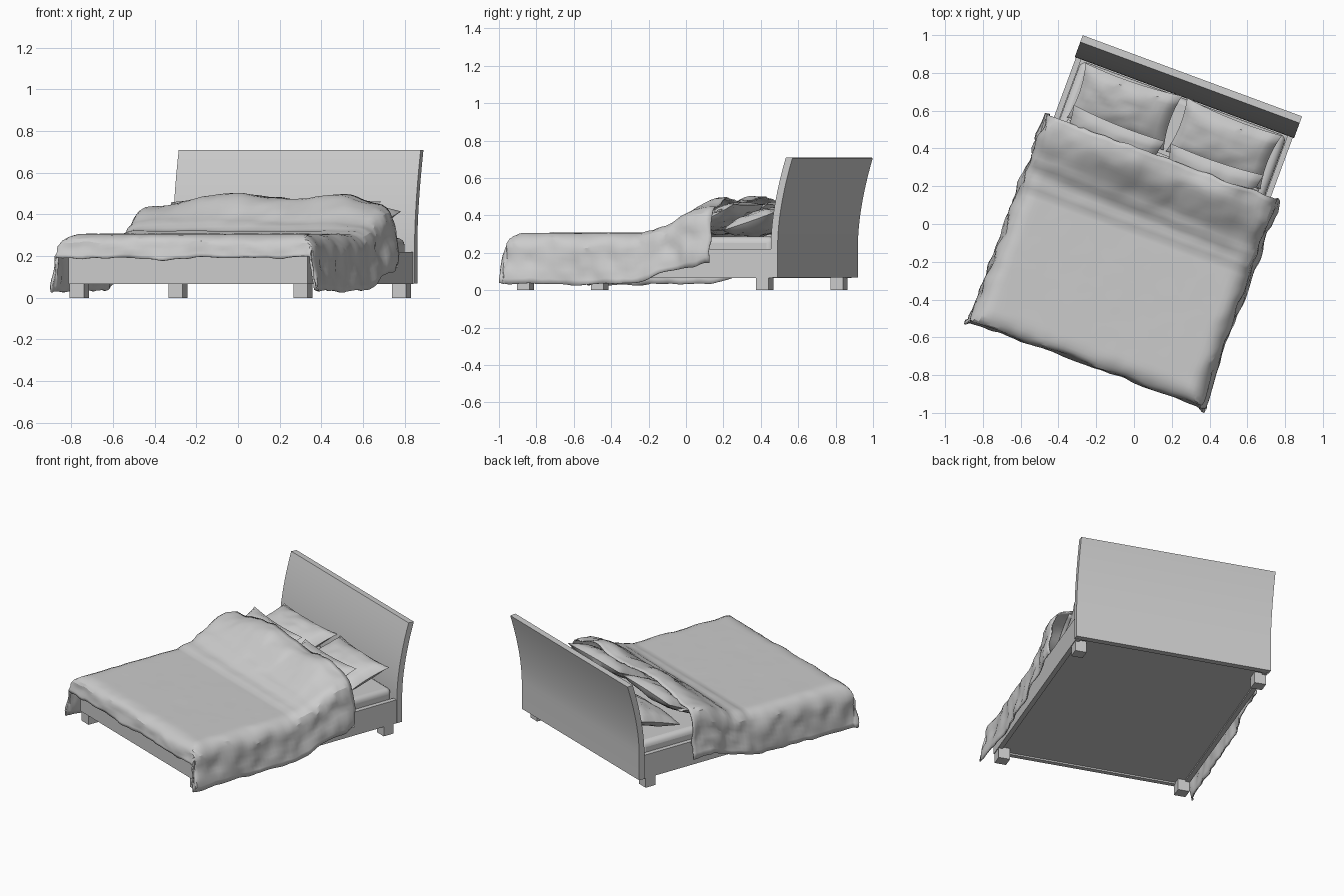
import bpy, bmesh, math
from mathutils import Matrix, Vector, noise

cube = bpy.data.objects.get("Cube")
if cube:
    bpy.data.objects.remove(cube, do_unlink=True)

grey = bpy.data.materials.new("plain_grey")
grey.use_nodes = True
grey.diffuse_color = (0.6, 0.6, 0.6, 1)
grey.node_tree.nodes["Principled BSDF"].inputs["Base Color"].default_value = (0.6, 0.6, 0.6, 1)

# The whole bed is turned on the floor
PLACE = Matrix.Rotation(math.radians(-20.3), 4, "Z") @ Matrix.Translation((0.018, 0, 0))


def finish(name, bm, angle=30, bevel=0, thick=0):
    bmesh.ops.recalc_face_normals(bm, faces=bm.faces)
    mesh = bpy.data.meshes.new(name)
    bm.to_mesh(mesh)
    bm.free()
    mesh.transform(PLACE)
    mesh.materials.append(grey)
    obj = bpy.data.objects.new(name, mesh)
    bpy.context.collection.objects.link(obj)
    if bevel:
        mod = obj.modifiers.new("soft_edges", "BEVEL")
        mod.width, mod.segments = bevel, 4
    if thick:
        mod = obj.modifiers.new("cloth_thickness", "SOLIDIFY")
        mod.thickness, mod.offset = thick, 0
    bpy.ops.object.select_all(action="DESELECT")
    obj.select_set(True)
    bpy.context.view_layer.objects.active = obj
    bpy.ops.object.shade_smooth_by_angle(angle=math.radians(angle))
    return obj


def box(name, x0, x1, y0, y1, z0, z1, bevel=0):
    bm = bmesh.new()
    size = Matrix.Diagonal((x1 - x0, y1 - y0, z1 - z0, 1))
    mid = Matrix.Translation(((x0 + x1) / 2, (y0 + y1) / 2, (z0 + z1) / 2))
    bmesh.ops.create_cube(bm, size=1, matrix=mid @ size)
    finish(name, bm, bevel=bevel)


def sheet(bm, nx, ny, point):
    """Grid of quads, with point(s, t) for s and t from 0 to 1."""
    rows = [[bm.verts.new(point(i / nx, j / ny)) for i in range(nx + 1)] for j in range(ny + 1)]
    for a, b in zip(rows, rows[1:]):
        for i in range(nx):
            bm.faces.new((a[i], a[i + 1], b[i + 1], b[i]))


def smooth(a, b, x):
    t = min(1, max(0, (x - a) / (b - a)))
    return t * t * (3 - 2 * t)


# Frame: rails, base panel and legs
HALF = 0.612
for side, name in ((-1, "right"), (1, "left")):
    x0, x1 = sorted((side * HALF, side * (HALF - 0.03)))
    box(name + "_rail", x0, x1, -0.74, 0.725, 0.065, 0.22)
    for y, end in ((-0.697, "foot"), (0.667, "head")):
        x = side * 0.572
        box(f"{name}_{end}_leg", x - 0.036, x + 0.036, y - 0.036, y + 0.036, 0, 0.08)
box("foot_rail", 0.03 - HALF, HALF - 0.03, -0.74, -0.71, 0.065, 0.22)
box("base_panel", 0.03 - HALF, HALF - 0.03, -0.71, 0.725, 0.075, 0.1)
box("mattress", -0.58, 0.58, -0.705, 0.715, 0.1, 0.287, bevel=0.035)

# Headboard: curved profile drawn across the width
bm = bmesh.new()
steps = 10
front, back = [], []
for i in range(steps + 1):
    z = 0.25 + 0.46 * i / steps
    lean = 0.085 * (i / steps) ** 1.7
    front.append((0.72 + lean, z))
    back.append((0.758 + lean, z - 0.002 * i / steps))
profile = [(0.72, 0.068)] + front + back[::-1] + [(0.758, 0.068)]
face = bm.faces.new([bm.verts.new((-0.619, y, z)) for y, z in profile])
moved = bmesh.ops.extrude_face_region(bm, geom=[face])["geom"]
bmesh.ops.translate(bm, verts=[v for v in moved if isinstance(v, bmesh.types.BMVert)], vec=(1.238, 0, 0))
finish("headboard", bm)


# Pillows: two puffed sheets joined at the seam, with pointed corners
def pillow(name, x, y, z, length, depth, puff, tilt, turn, seed):
    bm = bmesh.new()
    lay = (Matrix.Translation((x, y, z)) @ Matrix.Rotation(math.radians(turn), 4, "Z")
           @ Matrix.Rotation(math.radians(tilt), 4, "X"))
    for up in (1, -1):
        def point(s, t):
            a, b = 2 * s - 1, 2 * t - 1
            body = max(0, (1 - a * a) * (1 - b * b)) ** 0.42
            px = a * length / 2 * (1 - 0.07 * (1 - b * b))
            py = b * depth / 2 * (1 - 0.1 * (1 - a * a))
            crease = 0.012 * noise.noise(Vector((a * 3, b * 3, seed + up)))
            return lay @ Vector((px, py, up * body * (puff / 2 + crease)))
        sheet(bm, 18, 12, point)
    bmesh.ops.remove_doubles(bm, verts=bm.verts, dist=0.0005)
    finish(name, bm, angle=40)


for side, name in ((-1, "right"), (1, "left")):
    pillow(name + "_back_pillow", side * 0.28, 0.565, 0.365, 0.54, 0.32, 0.13, 18, side * -1.5, side * 4)
    pillow(name + "_front_pillow", side * 0.28, 0.345, 0.395, 0.52, 0.29, 0.10, 27, side * 1.5, side * 7)

# Blanket: lies flat, rolls over the edges, and rises over the pillows
TOP, RADIUS = 0.303, 0.085
ARC = RADIUS * math.pi / 2


def over_edge(d):
    """Outward reach and fall of cloth that runs d past an edge."""
    if d <= 0:
        return 0, 0
    if d < ARC:
        return RADIUS * math.sin(d / RADIUS), RADIUS * (1 - math.cos(d / RADIUS))
    return RADIUS + 0.08 * (d - ARC), RADIUS + d - ARC


def blanket_point(s, t):
    p = (2 * s - 1) * 0.88
    q = -0.92 + 1.305 * t
    du, dv = abs(p) - 0.56, -0.69 - q
    ext_x, fall_x = over_edge(du)
    ext_y, fall_y = over_edge(dv)
    side = math.copysign(1, p)
    x = p if du <= 0 else side * (0.56 + ext_x)
    y = q if dv <= 0 else -0.69 - ext_y
    fall_y *= 0.62
    # Cloth corners hang low and flare out
    if du > 0 and dv > 0:
        flare = du * dv
        x += side * flare * 0.25
        y -= flare * 0.3
    # Hump over the pillows and the turned-down fold
    hump = smooth(0.03, 0.33, y) * (0.165 + 0.015 * math.cos((x + 0.17) * 10.5))
    hump *= 1 - 0.25 * smooth(0.35, 0.56, abs(x))
    fold = 0.014 * smooth(-0.02, -0.005, y) + 0.012 * math.exp(-((y - 0.1 + 0.05 * x) / 0.03) ** 2)
    top = TOP + hump + fold
    hem = 0.032 + 0.11 * smooth(-0.15, 0.4, y)
    full = over_edge(0.32)[1]
    z = top - fall_x / full * (top - hem)
    z = min(z, TOP - fall_y) if dv > 0 else z
    # Wrinkles, stronger on the hanging cloth
    slack = 0.008 + 0.022 * smooth(0, 0.15, max(du, dv)) + 0.02 * smooth(0.05, 0.2, y)
    w = noise.noise_vector(Vector((p * 6, q * 7, 2.3)))
    w2 = noise.noise_vector(Vector((p * 15, q * 15, 8.1)))
    flat = 0.15 if du < 0 and dv < 0 and y < 0 else 0.6
    wave = (w * 0.7 + w2 * 0.4) * slack
    return Vector((x + wave.x * 0.8, y + wave.y * 0.6, max(0.025, z + wave.z * flat)))


bm = bmesh.new()
sheet(bm, 64, 56, blanket_point)
finish("blanket", bm, angle=25, thick=0.008)

# Underlayer of the blanket, tucked behind the raised fold
bm = bmesh.new()


def lining_point(s, t):
    x = (2 * s - 1) * 0.54
    rise = smooth(0, 1, t) * (0.115 + 0.02 * math.cos((x + 0.17) * 10.5))
    ripple = noise.noise(Vector((x * 5, t * 3, 1)))
    return Vector((x, 0.1 + 0.3 * t + 0.015 * ripple, 0.3 + rise + 0.012 * ripple))


sheet(bm, 32, 10, lining_point)
finish("blanket_lining", bm, thick=0.008)
